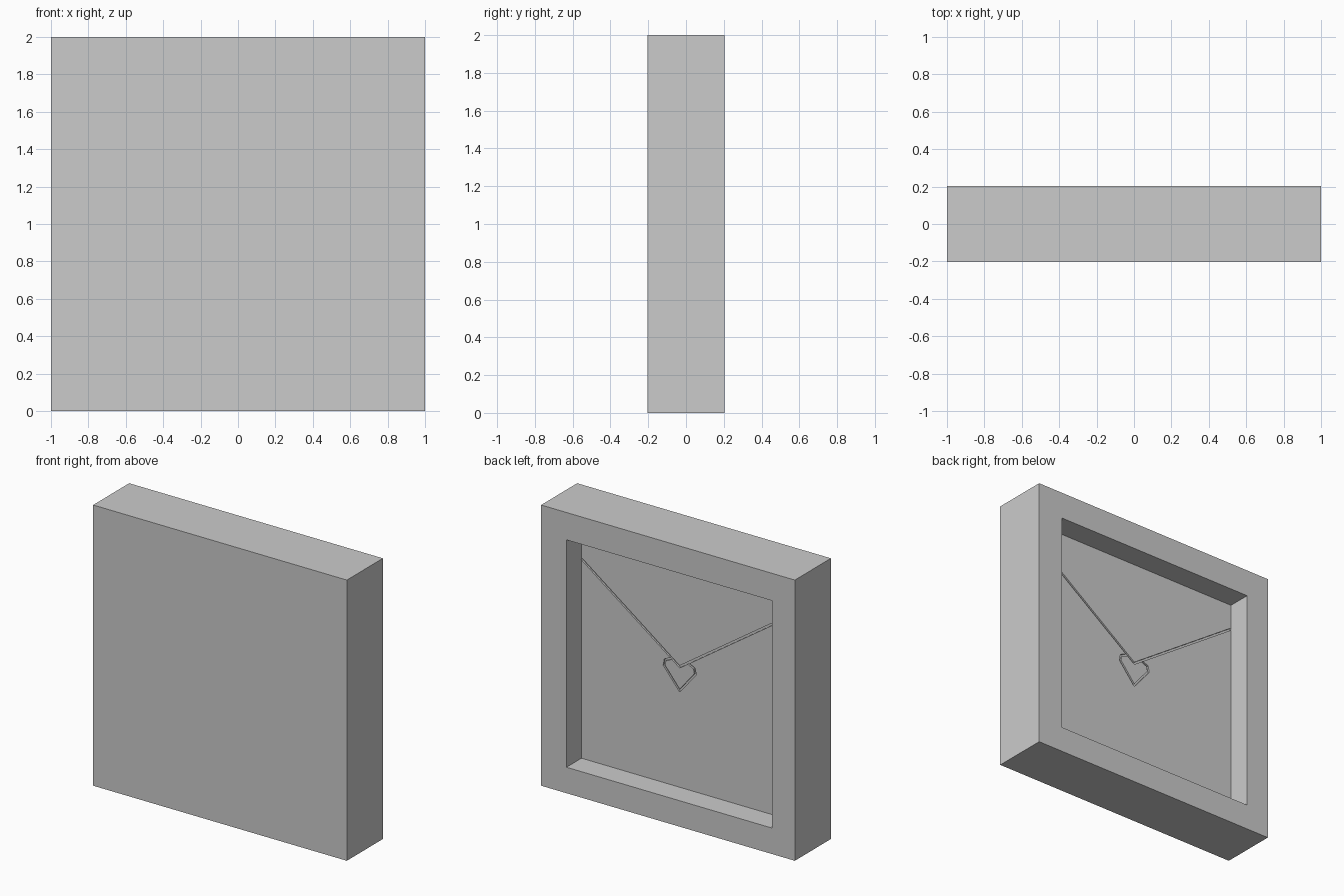
import bpy
from math import atan2, hypot
from mathutils import Vector

if "Cube" in bpy.data.objects:
    bpy.data.objects.remove(bpy.data.objects["Cube"])

HALF = 0.203       # half thickness of the block
FLOOR = 0.034      # y of the recess floor
DEPTH, WIDTH = 0.012, 0.014   # groove size


def box(name, lo, hi):
    lo, hi = Vector(lo), Vector(hi)
    bpy.ops.mesh.primitive_cube_add(size=1, location=(lo + hi) / 2)
    ob = bpy.context.object
    ob.name = name
    ob.scale = hi - lo
    bpy.ops.object.transform_apply(location=False, rotation=False, scale=True)
    return ob


def cut(target, cutter):
    mod = target.modifiers.new("cut", 'BOOLEAN')
    mod.operation = 'DIFFERENCE'
    mod.solver = 'EXACT'
    mod.object = cutter
    bpy.context.view_layer.objects.active = target
    bpy.ops.object.modifier_apply(modifier=mod.name)
    bpy.data.objects.remove(cutter)


def groove(target, a, b):
    # thin bar cutter between two (x, z) points on the recess floor
    dx, dz = b[0] - a[0], b[1] - a[1]
    half = hypot(dx, dz) / 2 + WIDTH * 0.3
    bar = box("groove_cutter", (-half, FLOOR - DEPTH, -WIDTH / 2),
              (half, FLOOR + 0.006, WIDTH / 2))
    bar.location.x, bar.location.z = (a[0] + b[0]) / 2, (a[1] + b[1]) / 2
    bar.rotation_euler.y = -atan2(dz, dx)
    bpy.context.view_layer.update()
    cut(target, bar)


# square block with a recess in the back
block = box("recessed_block", (-1, -HALF, 0), (1, HALF, 2))
cut(block, box("recess_cutter", (-0.82, FLOOR, 0.185), (0.80, HALF + 0.1, 1.805)))

# envelope flap line
tip = (0.026, 1.043)
groove(block, (0.794, 1.602), tip)
groove(block, (-0.814, 1.617), tip)

# heart-shaped seal below the flap tip, mirrored about its centre
half_heart = [(0, 0.873), (0.123, 1.022), (0.115, 1.062), (0.062, 1.086)]
for side in (1, -1):
    pts = [(tip[0] + side * x, z) for x, z in half_heart]
    for a, b in zip(pts, pts[1:]):
        groove(block, a, b)
